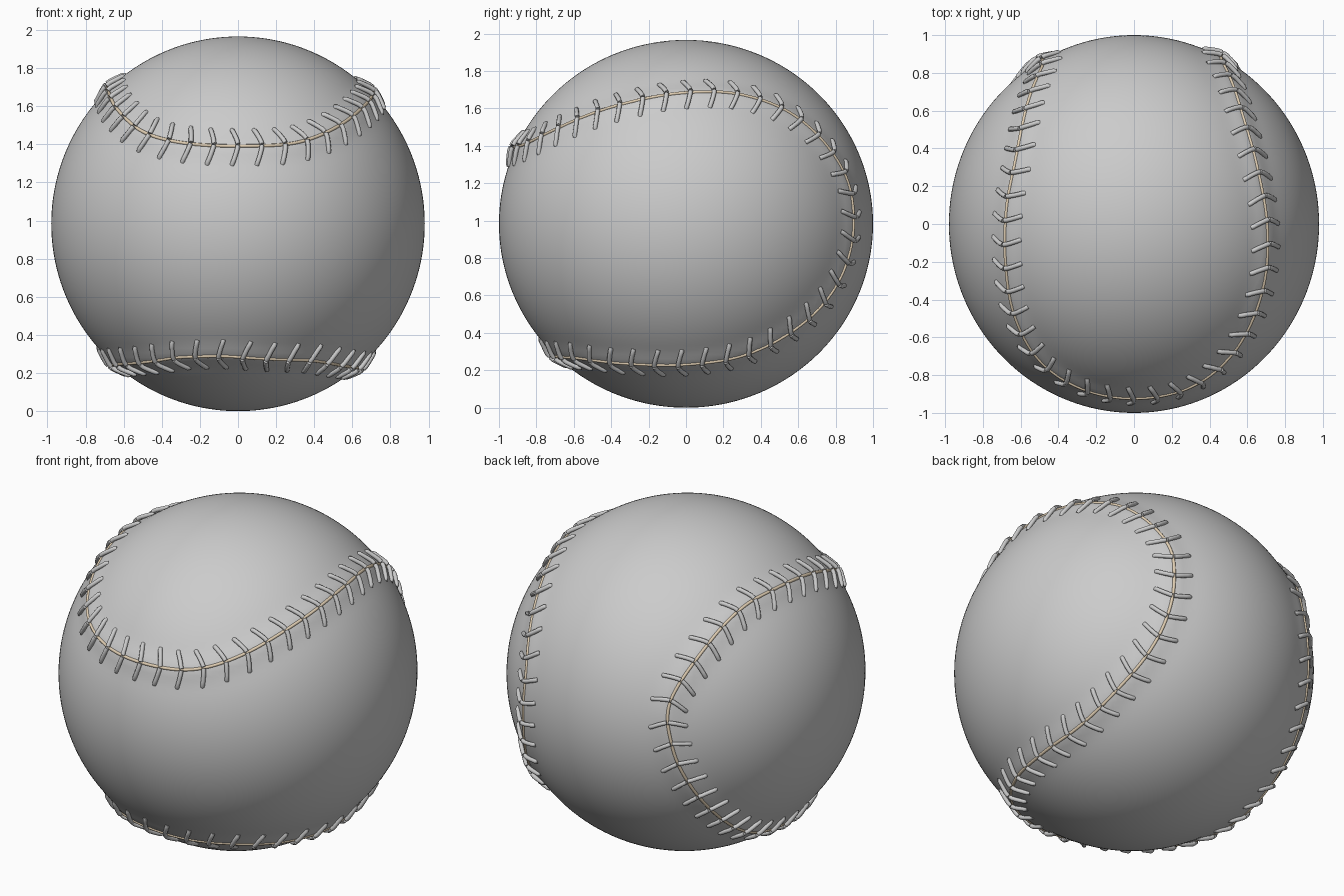
import bpy, bmesh, math
from mathutils import Vector, kdtree

if "Cube" in bpy.data.objects:
    bpy.data.objects.remove(bpy.data.objects["Cube"])

R = Vector((0.98, 1.0, 0.983))
CENTRE = Vector((0, 0, 0.983))

# Seam path: front, over the right lobe, under the front, over the left lobe
SEAM = [(0, -.92, 1.39), (.3, -.87, 1.41), (.53, -.69, 1.5), (.69, -.35, 1.63),
        (.72, 0, 1.70), (.66, .3, 1.68), (.57, .6, 1.55), (.47, .84, 1.25),
        (.46, .89, 1.0), (.48, .85, .77), (.53, .75, .57), (.59, .55, .40),
        (.64, .3, .27), (.65, 0, .23), (.58, -.32, .23), (.37, -.6, .26), (0, -.72, .285),
        (-.25, -.67, .29), (-.42, -.55, .27), (-.6, -.3, .25), (-.67, 0, .245),
        (-.67, .3, .29), (-.65, .58, .48), (-.57, .78, .76), (-.51, .86, 1.0),
        (-.49, .85, 1.26), (-.58, .6, 1.55), (-.63, .35, 1.68), (-.675, .1, 1.71),
        (-.68, -.2, 1.68), (-.63, -.5, 1.58), (-.5, -.74, 1.47), (-.28, -.88, 1.41)]


def to_unit(p):
    q = Vector(p) - CENTRE
    return Vector((q.x / R.x, q.y / R.y, q.z / R.z)).normalized()


def on_ball(d, h=1.0):
    d = d.normalized() * h
    return Vector((d.x * R.x, d.y * R.y, d.z * R.z)) + CENTRE


def smooth_loop(pts, steps=24):
    out, n = [], len(pts)
    for i in range(n):
        a, b, c, d = (pts[(i + k) % n] for k in (-1, 0, 1, 2))
        for s in range(steps):
            t = s / steps
            p = 0.5 * (2 * b + (c - a) * t + (2 * a - 5 * b + 4 * c - d) * t * t
                       + (3 * b - a - 3 * c + d) * t ** 3)
            out.append(p.normalized())
    return out


def resample(pts, count):
    lens = [0.0]
    for i in range(len(pts)):
        lens.append(lens[-1] + (pts[(i + 1) % len(pts)] - pts[i]).length)
    out, j = [], 0
    for k in range(count):
        target = lens[-1] * k / count
        while lens[j + 1] < target:
            j += 1
        f = (target - lens[j]) / (lens[j + 1] - lens[j])
        out.append(pts[j].lerp(pts[(j + 1) % len(pts)], f).normalized())
    return out


def make_tubes(name, paths, radius, closed=False):
    cu = bpy.data.curves.new(name, 'CURVE')
    cu.dimensions = '3D'
    cu.bevel_depth = radius
    cu.bevel_resolution = 2
    cu.use_fill_caps = not closed
    for path in paths:
        sp = cu.splines.new('POLY')
        sp.points.add(len(path) - 1)
        for pt, co in zip(sp.points, path):
            pt.co = (*co, 1)
        sp.use_cyclic_u = closed
    ob = bpy.data.objects.new(name, cu)
    bpy.context.collection.objects.link(ob)
    bpy.ops.object.select_all(action='DESELECT')
    ob.select_set(True)
    bpy.context.view_layer.objects.active = ob
    bpy.ops.object.convert(target='MESH')
    ob = bpy.context.view_layer.objects.active
    bpy.ops.object.shade_smooth_by_angle(angle=math.radians(50))
    return ob


STITCHES = 80
seam = resample(smooth_loop([to_unit(p) for p in SEAM]), STITCHES * 4)
tree = kdtree.KDTree(len(seam))
for i, p in enumerate(seam):
    tree.insert(p, i)
tree.balance()


def skin(d):
    # gentle ridge where the leather panels meet
    return 1 + 0.014 * math.exp(-(tree.find(d)[2] / 0.06) ** 2)


# Leather ball with raised seam ridge
bm = bmesh.new()
bmesh.ops.create_uvsphere(bm, u_segments=160, v_segments=100, radius=1)
for v in bm.verts:
    d = v.co.normalized()
    v.co = on_ball(d, skin(d))
for f in bm.faces:
    f.smooth = True
mesh = bpy.data.meshes.new("ball")
bm.to_mesh(mesh)
bm.free()
bpy.context.collection.objects.link(bpy.data.objects.new("ball", mesh))

# Beige thread lying along the seam
thread = make_tubes("seam_thread", [[on_ball(p, 1.012) for p in seam]], 0.009, True)
mat = bpy.data.materials.new("beige")
mat.diffuse_color = (0.75, 0.62, 0.45, 1)
mat.use_nodes = True
mat.node_tree.nodes["Principled BSDF"].inputs["Base Color"].default_value = mat.diffuse_color
thread.data.materials.append(mat)

# Paired stitches, a shallow V across the seam
legs = []
for k in range(STITCHES):
    i = k * 4
    p = seam[i]
    along = (seam[(i + 1) % len(seam)] - seam[i - 1]).normalized()
    side = p.cross(along).normalized()
    for s in (-1, 1):
        path = []
        for t, lift in ((0, .012), (.2, .013), (.45, .011), (.7, .008), (.9, .005), (1, -.004)):
            d = (p + side * s * (0.004 + 0.098 * t) - along * 0.032 * t ** 1.3).normalized()
            path.append(on_ball(d, skin(d) + lift))
        legs.append(path)
make_tubes("stitches", legs, 0.0125)
